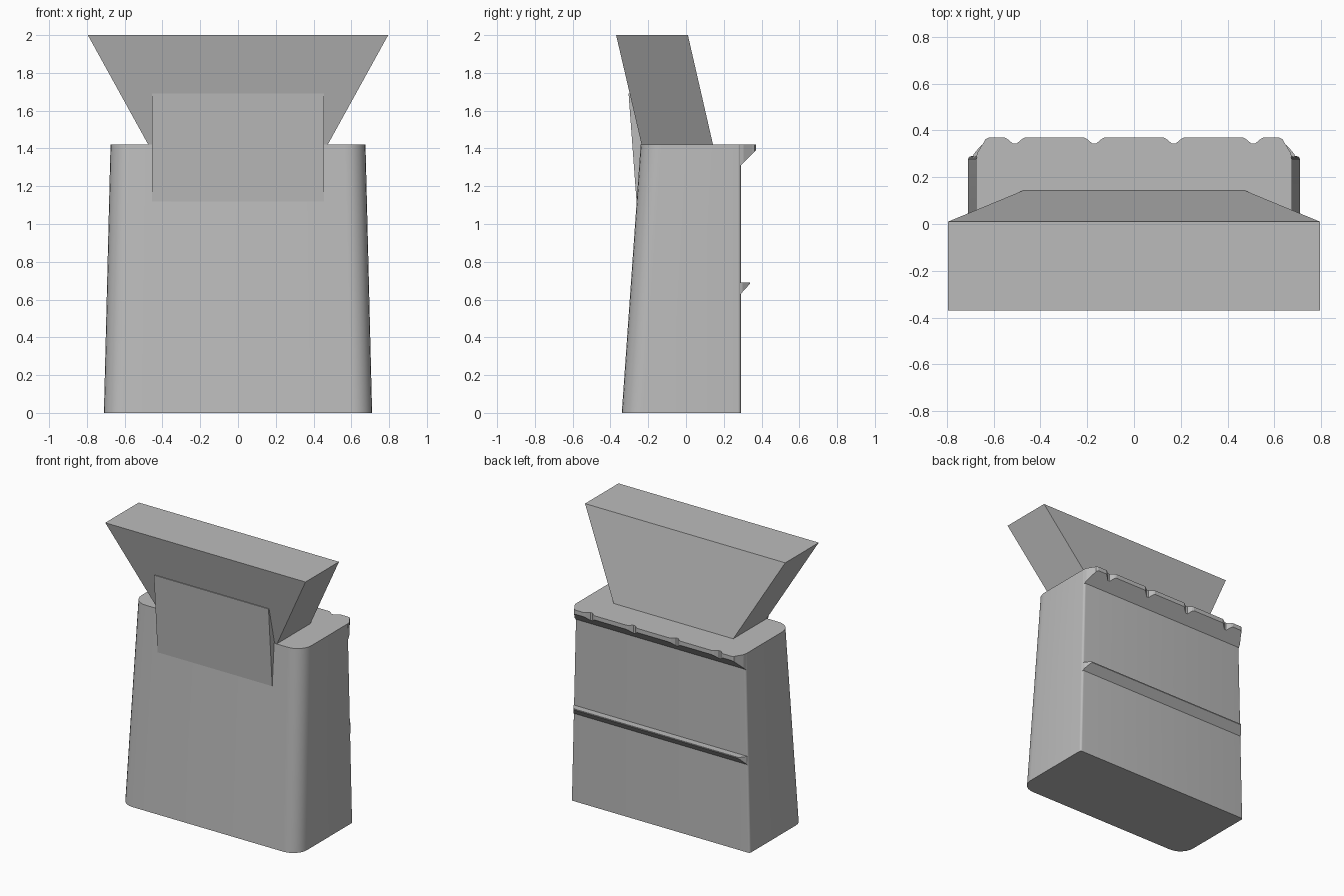
import bpy, bmesh, math

cube = bpy.data.objects.get("Cube")
if cube:
    bpy.data.objects.remove(cube, do_unlink=True)

grey = bpy.data.materials.new("plain grey")
grey.use_nodes = True
COLOUR = (0.5, 0.5, 0.5, 1)
grey.diffuse_color = COLOUR
grey.node_tree.nodes["Principled BSDF"].inputs["Base Color"].default_value = COLOUR


def loft(name, lower, upper, smooth=False):
    """Closed solid between two matching outlines."""
    bm = bmesh.new()
    a = [bm.verts.new(p) for p in lower]
    b = [bm.verts.new(p) for p in upper]
    bm.faces.new(a[::-1])
    bm.faces.new(b)
    for i in range(len(a)):
        j = (i + 1) % len(a)
        bm.faces.new((a[i], a[j], b[j], b[i]))
    bmesh.ops.recalc_face_normals(bm, faces=bm.faces)
    mesh = bpy.data.meshes.new(name)
    bm.to_mesh(mesh)
    bm.free()
    mesh.materials.append(grey)
    obj = bpy.data.objects.new(name, mesh)
    bpy.context.collection.objects.link(obj)
    if smooth:
        bpy.ops.object.select_all(action="DESELECT")
        obj.select_set(True)
        bpy.context.view_layer.objects.active = obj
        bpy.ops.object.shade_smooth_by_angle(angle=math.radians(35))
    return obj


def rounded_section(w, front, back, z, r_front=0.11, r_back=0.015, steps=6):
    """Rectangle with wide front corners and tight back corners."""
    corners = [(w, back, r_back, 0), (-w, back, r_back, 90),
               (-w, front, r_front, 180), (w, front, r_front, 270)]
    pts = []
    for x, y, r, start in corners:
        cx = x - math.copysign(r, x)
        cy = y - r if y == back else y + r
        for i in range(steps + 1):
            t = math.radians(start + 90 * i / steps)
            pts.append((cx + r * math.cos(t), cy + r * math.sin(t), z))
    return pts


def rectangle(w, front, back, z):
    return [(w, back, z), (-w, back, z), (-w, front, z), (w, front, z)]


WALL = 0.29   # back wall of the body
TOP = 1.42    # top of the body


def ledge(name, half, top, bottom, slope):
    """Plan outline with a flat top and a sloping underside."""
    plan = half + [(-x, y) for x, y in reversed(half)]
    loft(name, [(x, y, bottom + slope * (y - WALL)) for x, y in plan],
         [(x, y, top) for x, y in plan])


# Tapered body
loft("body", rounded_section(0.71, -0.34, WALL, 0),
     rounded_section(0.675, -0.24, WALL, TOP), smooth=True)

# Flared hopper leaning forward
loft("hopper", rectangle(0.475, -0.235, 0.143, TOP),
     rectangle(0.795, -0.37, 0.01, 2))

# Chute plate joining hopper and body front
chute = [(-0.304, 1.69), (-0.262, 1.12), (-0.22, 1.12), (-0.22, 1.42), (-0.28, 1.69)]
loft("chute_plate", [(-0.455, y, z) for y, z in chute],
     [(0.455, y, z) for y, z in chute])

# Upper back ledge with four soft notches
LIP = 0.37
upper = [(0.675, WALL - 0.005), (0.67, 0.305), (0.642, 0.35), (0.635, 0.363), (0.62, LIP)]
for c in (0.51, 0.17):
    upper += [(c + 0.045, LIP), (c + 0.033, LIP - 0.005), (c + 0.008, 0.344),
              (c - 0.008, 0.344), (c - 0.033, LIP - 0.005), (c - 0.045, LIP)]
ledge("upper_ledge", upper, TOP, 1.31, 1.0)

# Lower back ledge
lower = [(0.69, WALL - 0.005), (0.685, 0.3), (0.66, 0.33), (0.65, 0.338)]
ledge("lower_ledge", lower, 0.69, 0.63, 1.1)
